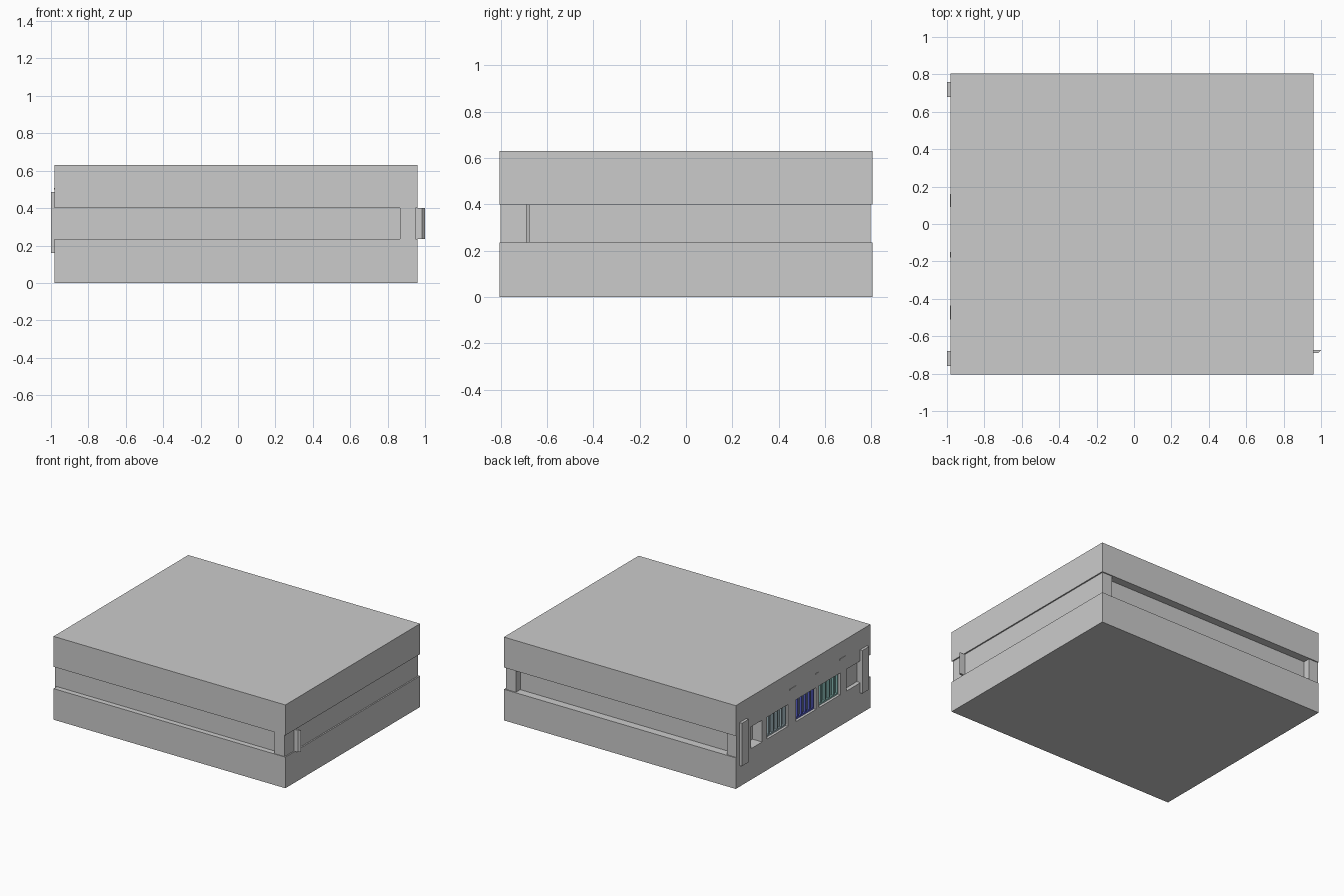
import bpy, bmesh

if "Cube" in bpy.data.objects:
    bpy.data.objects.remove(bpy.data.objects["Cube"])


def mat(name, rgb):
    m = bpy.data.materials.new(name)
    m.diffuse_color = (*rgb, 1)
    m.use_nodes = True
    m.node_tree.nodes["Principled BSDF"].inputs["Base Color"].default_value = m.diffuse_color
    return m


def prism(name, pts, z0, z1, material=None):
    """Vertical prism from a plan outline."""
    bm = bmesh.new()
    lo = [bm.verts.new((x, y, z0)) for x, y in pts]
    hi = [bm.verts.new((x, y, z1)) for x, y in pts]
    bm.faces.new(lo[::-1])
    bm.faces.new(hi)
    n = len(pts)
    for i in range(n):
        j = (i + 1) % n
        bm.faces.new((lo[i], lo[j], hi[j], hi[i]))
    bmesh.ops.recalc_face_normals(bm, faces=bm.faces)
    me = bpy.data.meshes.new(name)
    bm.to_mesh(me)
    bm.free()
    ob = bpy.data.objects.new(name, me)
    bpy.context.collection.objects.link(ob)
    if material:
        me.materials.append(material)
    return ob


def box(name, x0, x1, y0, y1, z0, z1, material=None):
    return prism(name, [(x0, y0), (x1, y0), (x1, y1), (x0, y1)], z0, z1, material)


X0, X1, Y = -0.98, 0.96, 0.805
Z0, Z1, TOP = 0.235, 0.40, 0.63

# Upper and lower shells
box("lower_shell", X0, X1, -Y, Y, 0, Z0)
box("upper_shell", X0, X1, -Y, Y, Z1, TOP)

# Recessed middle core
box("middle_core", -0.90, 0.95, -0.765, 0.745, Z0, Z1)

# Corner posts of the middle band
box("front_right_post", 0.865, 0.95, -0.80, -0.76, Z0, Z1)
box("back_right_post", 0.865, 0.95, 0.74, 0.797, Z0, Z1)
box("back_left_post", X0, -0.90, 0.74, 0.797, Z0, Z1)

# Face wall left standing between the openings on the -x side
walls = [(-0.765, -0.685), (-0.517, -0.445), (-0.19, -0.156),
         (0.084, 0.18), (0.43, 0.49), (0.625, 0.745)]
for i, (a, b) in enumerate(walls):
    box(f"face_wall_{i}", X0, -0.90, a, b, Z0, Z1)
box("shallow_pocket_back", -0.95, -0.90, -0.685, -0.517, Z0, Z1)

# Three slatted bays with coloured panels
slate = mat("slate_teal", (0.36, 0.48, 0.52))
blue = mat("blue", (0.10, 0.12, 0.60))
teal = mat("green_teal", (0.25, 0.50, 0.47))
bays = [("first", 0.18, 0.43, slate, slate), ("middle", -0.156, 0.084, slate, blue),
        ("last", -0.445, -0.19, teal, teal)]
for name, a, b, panel, frame in bays:
    box(f"{name}_bay_panel", -0.945, -0.90, a, b, Z0, Z1, panel)
    box(f"{name}_bay_sill", -0.96, -0.945, a, b, Z0, Z0 + 0.012, frame)
    n = 6
    for k in range(n):
        y = a + (b - a) * k / (n - 1)
        y = min(max(y, a + 0.006), b - 0.006)
        box(f"{name}_bay_slat_{k}", -0.962, -0.945, y - 0.005, y + 0.005,
            Z0 + 0.012, Z1, frame)

# Grab handles on the -x face
for name, s in (("front", -1), ("back", 1)):
    a, b = sorted((0.68 * s, 0.76 * s))
    box(f"{name}_handle", -1.0, X0, a, b, 0.16, 0.485)

# Thin marker strips above the bays
for i, (a, b) in enumerate([(0.09, 0.16), (-0.18, -0.15), (-0.51, -0.435)]):
    box(f"marker_strip_{i}", -0.983, X0, a, b, 0.50, 0.508)

# Bevelled tab on the +x side
prism("side_tab", [(0.945, -0.69), (0.985, -0.69), (1.0, -0.675), (0.945, -0.675)], Z0, Z1)
